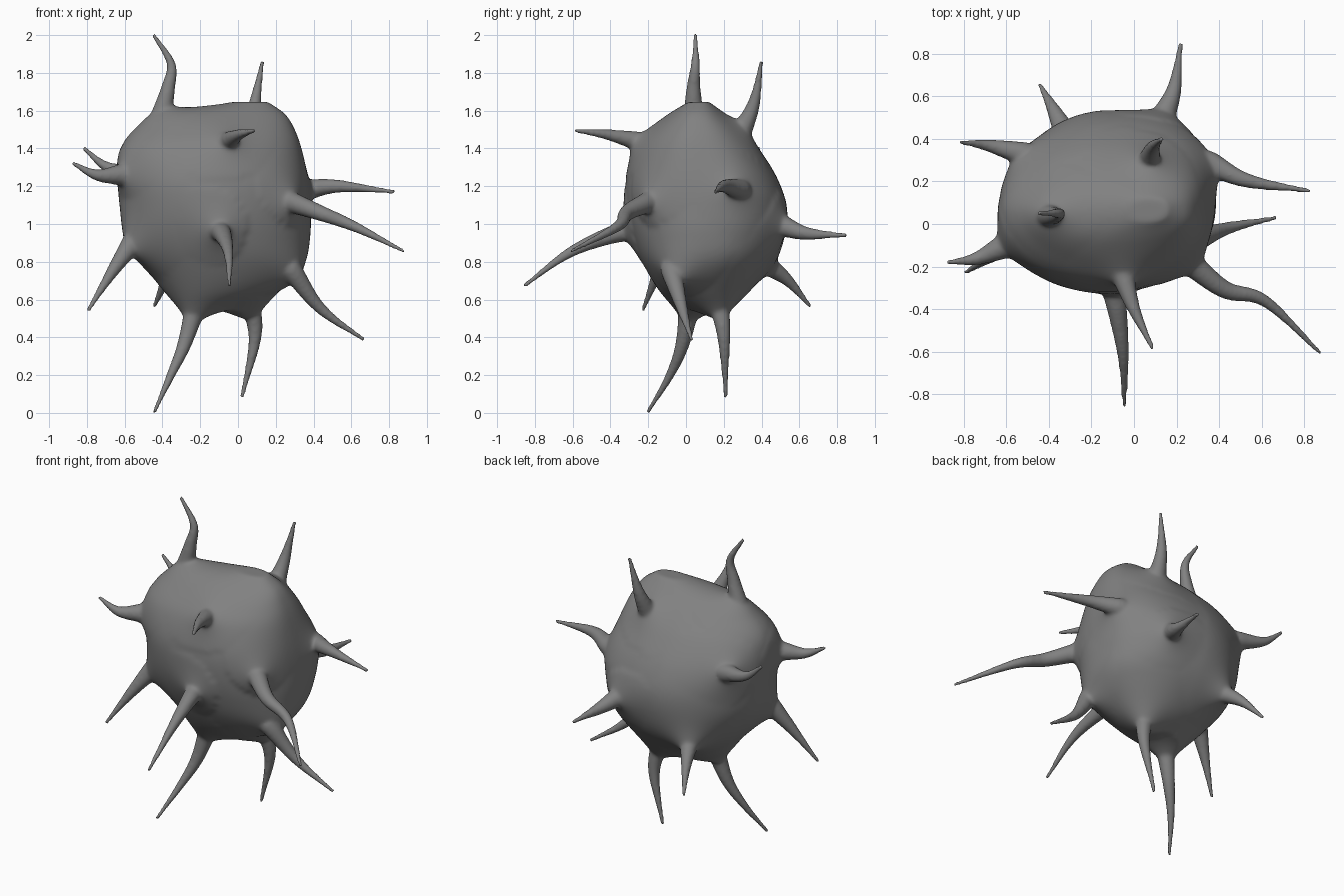
import bpy, bmesh
from math import sin, cos, pi, exp
from mathutils import Vector

if "Cube" in bpy.data.objects:
    bpy.data.objects.remove(bpy.data.objects["Cube"])

CENTRE = Vector((-0.12, 0.1, 1.1))

# body cross-sections: z, x min, x max, y min, y max
SECTIONS = [
    (0.56, -0.25, 0.02, 0.00, 0.19), (0.65, -0.38, 0.20, -0.13, 0.33),
    (0.80, -0.51, 0.34, -0.23, 0.46), (0.95, -0.59, 0.38, -0.29, 0.52),
    (1.10, -0.62, 0.38, -0.32, 0.53), (1.25, -0.635, 0.365, -0.315, 0.48),
    (1.40, -0.62, 0.335, -0.26, 0.38), (1.50, -0.54, 0.30, -0.18, 0.29),
    (1.58, -0.40, 0.25, -0.09, 0.20), (1.645, -0.03, 0.16, 0.01, 0.12)]

# horn paths, from the body surface to the tip
UPPER = [
    [(-0.41, 0.04, 1.56), (-0.37, 0.04, 1.72), (-0.355, 0.05, 1.85), (-0.45, 0.05, 2.005)],
    [(0.07, 0.29, 1.48), (0.09, 0.36, 1.64), (0.13, 0.40, 1.865)],
    [(-0.06, -0.22, 1.43), (0.0, -0.40, 1.47), (0.09, -0.59, 1.495)],
    [(-0.62, -0.11, 1.26), (-0.75, -0.165, 1.26), (-0.88, -0.18, 1.325)],
    [(-0.52, 0.33, 1.26), (-0.69, 0.37, 1.30), (-0.82, 0.385, 1.405)]]
SIDE = [
    [(0.35, 0.29, 1.18), (0.53, 0.205, 1.20), (0.83, 0.155, 1.17)],
    [(0.27, -0.19, 1.12), (0.43, -0.31, 1.06), (0.62, -0.365, 0.985), (0.88, -0.61, 0.855)],
    [(-0.10, -0.29, 0.97), (-0.075, -0.43, 0.93), (-0.05, -0.63, 0.84), (-0.045, -0.86, 0.67)],
    [(0.14, 0.51, 0.99), (0.19, 0.64, 0.95), (0.22, 0.855, 0.94)]]
LOWER = [
    [(-0.56, -0.08, 0.90), (-0.67, -0.15, 0.74), (-0.795, -0.23, 0.54)],
    [(-0.22, 0.02, 0.58), (-0.285, -0.02, 0.36), (-0.36, -0.09, 0.19), (-0.445, -0.205, 0.0)],
    [(0.06, 0.17, 0.61), (0.09, 0.20, 0.40), (0.02, 0.21, 0.08)],
    [(0.28, -0.08, 0.76), (0.44, -0.02, 0.55), (0.67, 0.03, 0.385)],
    [(-0.32, 0.42, 0.79), (-0.38, 0.54, 0.70), (-0.445, 0.66, 0.56)]]
# body swelling towards each group of horns: height, width
GROUPS = [("upper_horns", UPPER, 0.075, 0.07), ("side_horns", SIDE, 0.08, 0.07),
          ("lower_horns", LOWER, 0.13, 0.09)]


def sample(pts, steps):
    """Smooth curve through points of any dimension."""
    pts = [Vector(p) for p in pts]
    pts = [2 * pts[0] - pts[1]] + pts + [2 * pts[-1] - pts[-2]]
    out = []
    for a, b, c, d in zip(pts, pts[1:], pts[2:], pts[3:]):
        for k in range(steps):
            t = k / steps
            out.append(0.5 * (2 * b + (c - a) * t + (2 * a - 5 * b + 4 * c - d) * t * t
                              + (3 * b - a - 3 * c + d) * t ** 3))
    return out + [pts[-2]]


def new_object(name, data):
    ob = bpy.data.objects.new(name, data)
    bpy.context.collection.objects.link(ob)
    return ob


def swell(co):
    """Pull the body skin out towards nearby horns."""
    best = Vector((0, 0, 0))
    for _, paths, height, width in GROUPS:
        for p in paths:
            base = Vector(p[0])
            out = (Vector(p[1]) - base).normalized()
            off = co - base
            d = (off - off.project(out) * 0.5).length
            pull = out * height * exp(-d / width)
            if pull.length > best.length:
                best = pull
    return co + best


def make_body():
    bm = bmesh.new()
    n, rings = 128, []
    lo, hi = SECTIONS[0][0], SECTIONS[-1][0]
    levels = [(*a, b[1], b[2], 1) for a, b in
              zip(sample([s[:3] for s in SECTIONS], 7),
                  sample([(s[0], s[3], s[4]) for s in SECTIONS], 7))]
    # shrinking rings close the bottom and the top
    caps = (0.1, 0.3, 0.5, 0.75)
    levels = ([(*levels[0][:5], c) for c in caps] + levels
              + [(*levels[-1][:5], c) for c in caps[::-1]])
    for z, x0, x1, y0, y1, c in levels:
        full = min(1, max(0, (z - 0.75) / 0.4))
        corner = (0.97 - 0.22 * full, 1.1, 0.92, 0.92)   # fullness of each quarter
        ring = []
        for i in range(n):
            a = 2 * pi * (i + 0.5) / n
            p = corner[int(4 * i / n)]
            cx = c * abs(cos(a)) ** p * (1 if cos(a) > 0 else -1)
            cy = c * abs(sin(a)) ** p * (1 if sin(a) > 0 else -1)
            ring.append(bm.verts.new(swell(Vector(((x0 + x1) / 2 + (x1 - x0) / 2 * cx,
                                                   (y0 + y1) / 2 + (y1 - y0) / 2 * cy, z)))))
        rings.append(ring)
    for a, b in zip(rings, rings[1:]):
        for i in range(n):
            j = (i + 1) % n
            bm.faces.new((a[i], a[j], b[j], b[i]))
    bm.faces.new(rings[0][::-1])
    bm.faces.new(rings[-1])
    me = bpy.data.meshes.new("spiky_body")
    bm.to_mesh(me)
    bm.free()
    return new_object("spiky_body", me)


def make_horns(name, paths):
    cu = bpy.data.curves.new(name, 'CURVE')
    cu.dimensions = '3D'
    cu.bevel_depth = 1.0
    cu.bevel_resolution = 4
    cu.use_fill_caps = True
    for path in paths:
        pts = sample(path, 10)
        dist = [0.0]
        for a, b in zip(pts, pts[1:]):
            dist.append(dist[-1] + (b - a).length)
        radii = [0.013 + 0.046 * (1 - s / dist[-1]) ** 1.4 for s in dist]
        # root buried in the body
        root = pts[0] + (CENTRE - pts[0]).normalized() * 0.08
        pts, radii = [root] + pts, [radii[0]] + radii
        sp = cu.splines.new('POLY')
        sp.points.add(len(pts) - 1)
        for cp, p, r in zip(sp.points, pts, radii):
            cp.co, cp.radius = (*p, 1), r
    return new_object(name, cu)


body = make_body()
horns = [make_horns(name, paths) for name, paths, _, _ in GROUPS]

# turn the horns into mesh and merge them with the body
bpy.ops.object.select_all(action='DESELECT')
for h in horns:
    h.select_set(True)
bpy.context.view_layer.objects.active = horns[0]
bpy.ops.object.convert(target='MESH')
body.select_set(True)
bpy.context.view_layer.objects.active = body
bpy.ops.object.join()

# dark grey skin
mat = bpy.data.materials.new("dark_grey")
mat.diffuse_color = (0.22, 0.22, 0.22, 1)
mat.use_nodes = True
mat.node_tree.nodes["Principled BSDF"].inputs["Base Color"].default_value = mat.diffuse_color
body.data.materials.clear()
body.data.materials.append(mat)

# one blended surface
rm = body.modifiers.new("skin", 'REMESH')
rm.mode = 'VOXEL'
rm.voxel_size = 0.01
rm.use_smooth_shade = True
sm = body.modifiers.new("blend", 'SMOOTH')
sm.factor = 0.5
sm.iterations = 12
